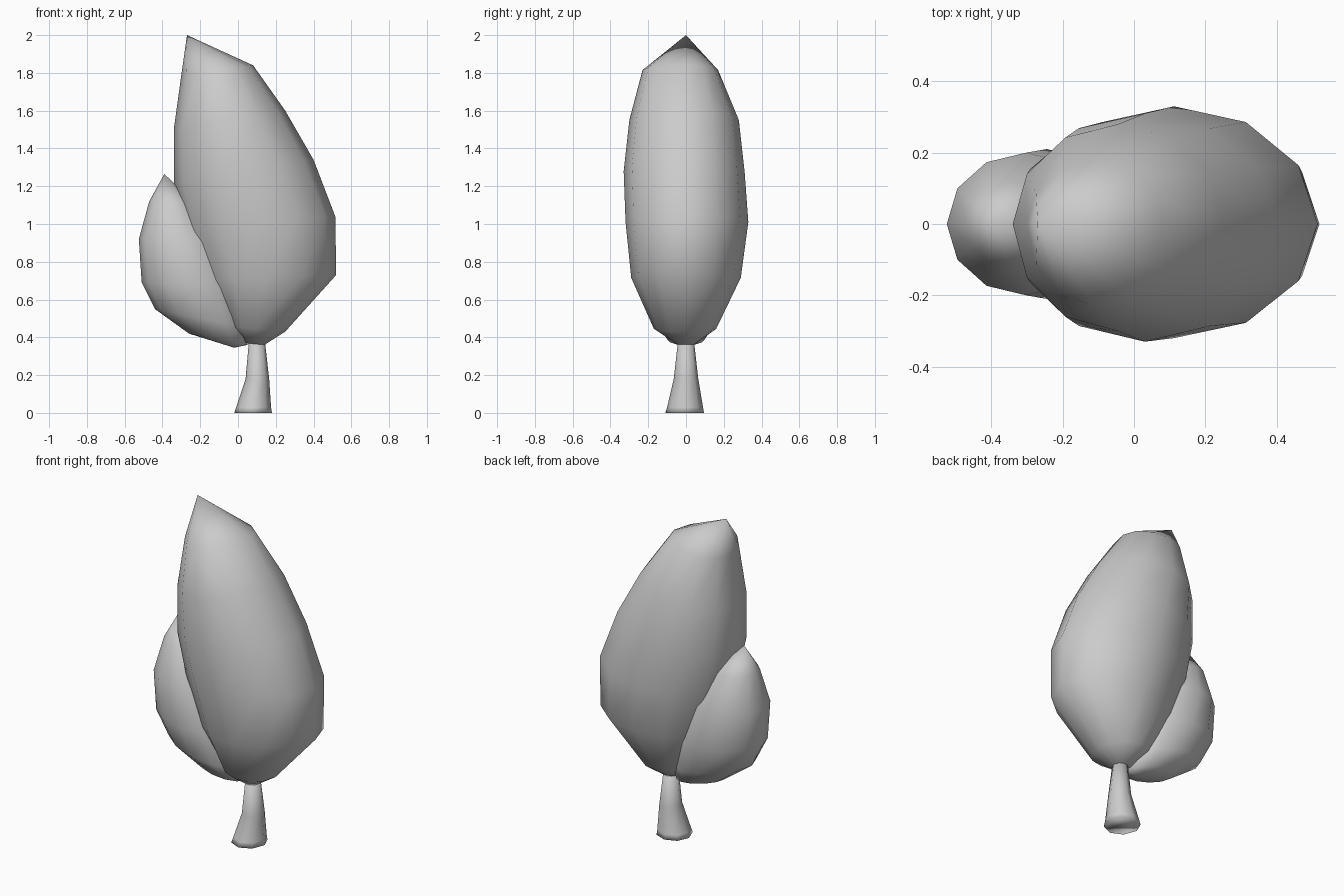
import bpy, bmesh
from math import cos, sin, pi

cube = bpy.data.objects.get("Cube")
if cube:
    bpy.data.objects.remove(cube, do_unlink=True)

grey = bpy.data.materials.new("plain_grey")
grey.use_nodes = True
colour = (0.6, 0.6, 0.6, 1)
grey.diffuse_color = colour
grey.node_tree.nodes["Principled BSDF"].inputs["Base Color"].default_value = colour


def loft(name, rings, sides, top=None, bottom=None):
    """Skin slanted oval rings, each (left x, left z, right x, right z, front y, back y)."""
    bm = bmesh.new()
    loops = []
    for xa, za, xb, zb, yf, yb in rings:
        loop = []
        for i in range(sides):
            a = 2 * pi * i / sides
            t = (1 + cos(a)) / 2
            y = sin(a) * (yb if sin(a) > 0 else -yf)
            loop.append(bm.verts.new((xa + (xb - xa) * t, y, za + (zb - za) * t)))
        loops.append(loop)
    for lo, hi in zip(loops, loops[1:]):
        for i in range(sides):
            j = (i + 1) % sides
            bm.faces.new((lo[i], lo[j], hi[j], hi[i]))
    # Close each end with a point or a flat cap
    for loop, tip in ((loops[0], bottom), (loops[-1], top)):
        if tip:
            v = bm.verts.new(tip)
            for i in range(sides):
                bm.faces.new((loop[i], loop[(i + 1) % sides], v))
        else:
            bm.faces.new(loop)
    bmesh.ops.recalc_face_normals(bm, faces=bm.faces)
    for f in bm.faces:
        f.smooth = True
    mesh = bpy.data.meshes.new(name)
    bm.to_mesh(mesh)
    bm.free()
    mesh.materials.append(grey)
    obj = bpy.data.objects.new(name, mesh)
    bpy.context.collection.objects.link(obj)


# Tall leaning crown
loft("large_crown", [
    (0.04, 0.37, 0.14, 0.36, -0.05, 0.05),
    (-0.06, 0.46, 0.25, 0.43, -0.17, 0.16),
    (-0.20, 0.70, 0.52, 0.73, -0.29, 0.29),
    (-0.29, 0.98, 0.515, 1.04, -0.32, 0.33),
    (-0.34, 1.22, 0.40, 1.34, -0.33, 0.31),
    (-0.34, 1.50, 0.25, 1.60, -0.30, 0.28),
    (-0.30, 1.79, 0.08, 1.84, -0.23, 0.17),
], 12, top=(-0.27, 0, 2.0))

# Small crown tucked against the right side
loft("small_crown", [
    (-0.26, 0.42, 0.05, 0.36, -0.10, 0.10),
    (-0.44, 0.55, 0.06, 0.45, -0.17, 0.17),
    (-0.51, 0.69, 0.02, 0.66, -0.21, 0.21),
    (-0.525, 0.92, -0.08, 0.90, -0.20, 0.20),
    (-0.47, 1.12, -0.22, 1.10, -0.12, 0.12),
], 12, top=(-0.39, 0, 1.265), bottom=(-0.02, 0, 0.345))

# Flared trunk
loft("trunk", [
    (-0.02, 0, 0.18, 0, -0.11, 0.095),
    (-0.01, 0.03, 0.175, 0.03, -0.10, 0.09),
    (0.04, 0.18, 0.165, 0.18, -0.065, 0.065),
    (0.06, 0.40, 0.14, 0.40, -0.04, 0.04),
], 8)
